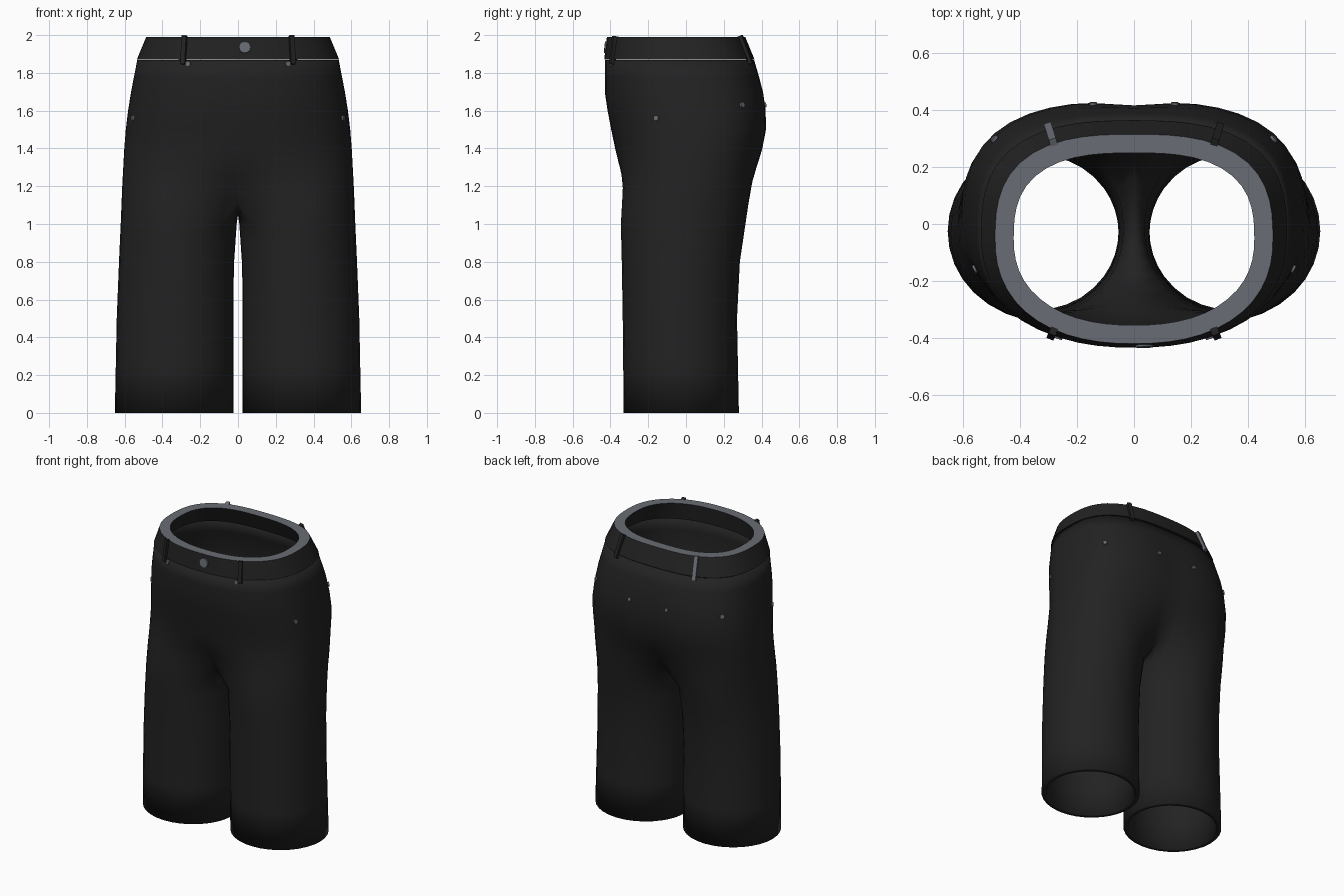
import bpy, bmesh, math
from mathutils import Vector, Matrix

if "Cube" in bpy.data.objects:
    bpy.data.objects.remove(bpy.data.objects["Cube"])

M, K = 26, 8              # segments over half the hips, segments under the crotch
ZC = 1.12                 # height where the legs divide
# height, half width, front y, back y
PROFILE = [(2.0, .482, -.418, .31), (1.87, .533, -.43, .36), (1.7, .566, -.43, .413),
           (1.6, .582, -.415, .428), (1.5, .594, -.396, .43), (1.4, .602, -.375, .41),
           (1.2, .613, -.353, .36), (1.0, .621, -.345, .315), (.8, .63, -.34, .285),
           (.5, .642, -.335, .27), (0, .652, -.33, .28)]


def material(name, rgb):
    m = bpy.data.materials.new(name)
    m.diffuse_color = (*rgb, 1)
    m.use_nodes = True
    m.node_tree.nodes["Principled BSDF"].inputs["Base Color"].default_value = m.diffuse_color
    return m


BLACK = material("black_cloth", (.016, .016, .016))
GREY = material("grey_metal", (.14, .152, .175))


def lookup(z):
    for a, b in zip(PROFILE, PROFILE[1:]):
        if z >= b[0]:
            k = (z - b[0]) / (a[0] - b[0])
            return [b[i] + (a[i] - b[i]) * k for i in (1, 2, 3)]


def leg_point(z, phi):
    """Oval leg section; phi runs from the front round the outside to the back."""
    w, f, b = lookup(z)
    gap = .007 + .017 * min(1, max(0, (1.0 - z) / .25))
    return Vector(((w + gap) / 2 + (w - gap) / 2 * math.sin(phi),
                   (f + b) / 2 - (b - f) / 2 * math.cos(phi), z))


def point(z, t, inset=0.0):
    """Outer half surface, t = 0 at the front centre and 1 at the back centre."""
    w, f, b = lookup(z)
    w, f, b = w - inset, f + inset, b - inset
    s, c = math.sin(math.pi * t), math.cos(math.pi * t)
    n = 2.3 if c > 0 else 2.75
    r = (abs(s) ** n + abs(c) ** n) ** (-1 / n)
    p = Vector((w * r * s, (f + b) / 2 - (b - f) / 2 * r * c, z))
    if c < 0 and 1.2 < z < 1.8:            # shallow dip at the back centre
        p.y -= .015 * math.exp(-(p.x / .12) ** 2) * math.sin((z - 1.2) / .6 * math.pi)
    k = min(1, max(0, (1.4 - z) / .42))
    k = k * k * (3 - 2 * k)
    if k > 0:
        p = p.lerp(leg_point(z, math.radians(-55 + 290 * t)), k)
        if z >= ZC - .001:                 # keep the centre seam closed
            x0 = k * leg_point(z, math.radians(-55)).x
            p.x -= x0 * max(0, 1 - 5 * min(t, 1 - t))
    if z >= ZC - .001 and t in (0, 1):
        p.x = 0
    return p


def finish(name, bm, mats=(BLACK,)):
    me = bpy.data.meshes.new(name)
    bm.to_mesh(me)
    bm.free()
    for m in mats:
        me.materials.append(m)
    ob = bpy.data.objects.new(name, me)
    bpy.context.collection.objects.link(ob)
    bpy.context.view_layer.objects.active = ob
    ob.select_set(True)
    bpy.ops.object.shade_smooth_by_angle(angle=math.radians(40))
    ob.select_set(False)
    return ob


def skin(bm, a, b, closed):
    n = len(a)
    for i in range(n if closed else n - 1):
        j = (i + 1) % n
        bm.faces.new((a[i], b[i], b[j], a[j]))


# Trouser body: half the hips and one leg, mirrored and given thickness
bm = bmesh.new()
prev = None
for z in (1.868, 1.78, 1.7, 1.6, 1.5, 1.4, 1.33, 1.26, 1.19, ZC):
    ring = [bm.verts.new(point(z, i / M)) for i in range(M + 1)]
    if prev:
        skin(bm, prev, ring, False)
    prev = ring
front, back = prev[0].co.copy(), prev[-1].co.copy()
for j in range(1, K):                      # arch under the crotch
    u = j / K
    p = back.lerp(front, u)
    p.z -= .07 * math.sin(math.pi * u) ** .7
    prev.append(bm.verts.new(p))
for z in (1.0, .9, .8, .65, .5, .25, 0):
    ring = [bm.verts.new(point(z, i / M)) for i in range(M + 1)]
    ring += [bm.verts.new(leg_point(z, math.radians(235 + 70 * j / K))) for j in range(1, K)]
    skin(bm, prev, ring, True)
    prev = ring
body = finish("trouser_body", bm)
mirror = body.modifiers.new("mirror", "MIRROR")
mirror.merge_threshold = .002
shell = body.modifiers.new("cloth_thickness", "SOLIDIFY")
shell.thickness = .03
shell.offset = -1

# Waistband: thick ring with a grey top edge
bm = bmesh.new()


def band_ring(z, inset):
    half = [point(z, i / M, inset) for i in range(M + 1)]
    full = half + [Vector((-p.x, p.y, p.z)) for p in half[-2:0:-1]]
    return [bm.verts.new(p) for p in full]


rings = [band_ring(1.99, .065), band_ring(1.99, 0), band_ring(1.872, -.003), band_ring(1.872, .062)]
for i in range(4):
    skin(bm, rings[i], rings[(i + 1) % 4], True)
for f in bm.faces:
    f.normal_update()
    if f.normal.z > .9:
        f.material_index = 1
finish("waistband", bm, (BLACK, GREY))


def frame(x, y, z):
    """Surface point nearest to (x, y) at height z, and its outward normal."""
    t = min((i / 400 for i in range(1, 400)),
            key=lambda t: (point(z, t).xy - Vector((abs(x), y))).length)
    p = point(z, t)
    n = (point(z - .02, t) - p).cross(point(z, t + .002) - p).normalized()
    if x < 0:
        p.x, n.x = -p.x, -n.x
    return p, n


def stud(name, x, y, z, radius):
    p, n = frame(x, y, z)
    bm = bmesh.new()
    bmesh.ops.create_cone(bm, cap_ends=True, segments=12, radius1=radius, radius2=radius * .9, depth=.016,
                          matrix=Matrix.Translation(p) @ n.to_track_quat('Z', 'Y').to_matrix().to_4x4())
    finish(name, bm, (GREY,))


# Button and pocket rivets
stud("button", .035, -.42, 1.935, .033)
for side, s in (("right", 1), ("left", -1)):
    stud("front_rivet_" + side, s * .258, -.38, 1.848, .016)
    stud("side_rivet_" + side, s * .565, -.16, 1.56, .016)
    stud("back_outer_rivet_" + side, s * .49, .3, 1.63, .016)
    stud("back_inner_rivet_" + side, s * .14, .42, 1.63, .014)

# Belt loops lying on the waistband
for name, x, y, mat in (("front_loop_right", .285, -.38, BLACK), ("front_loop_left", -.285, -.38, BLACK),
                        ("back_loop_right", .29, .31, BLACK), ("back_loop_left", -.29, .31, GREY)):
    low, n = frame(x, y, 1.845)
    high, _ = frame(x, y, 1.993)
    up = (high - low).normalized()
    across = up.cross(n).normalized()
    n = across.cross(up)
    rot = Matrix((across, n, up)).transposed().to_4x4()
    size = Matrix.Diagonal((.026, .026, (high - low).length, 1))
    bm = bmesh.new()
    bmesh.ops.create_cube(bm, size=1, matrix=Matrix.Translation((low + high) / 2 + n * .006) @ rot @ size)
    finish(name, bm, (mat,))
